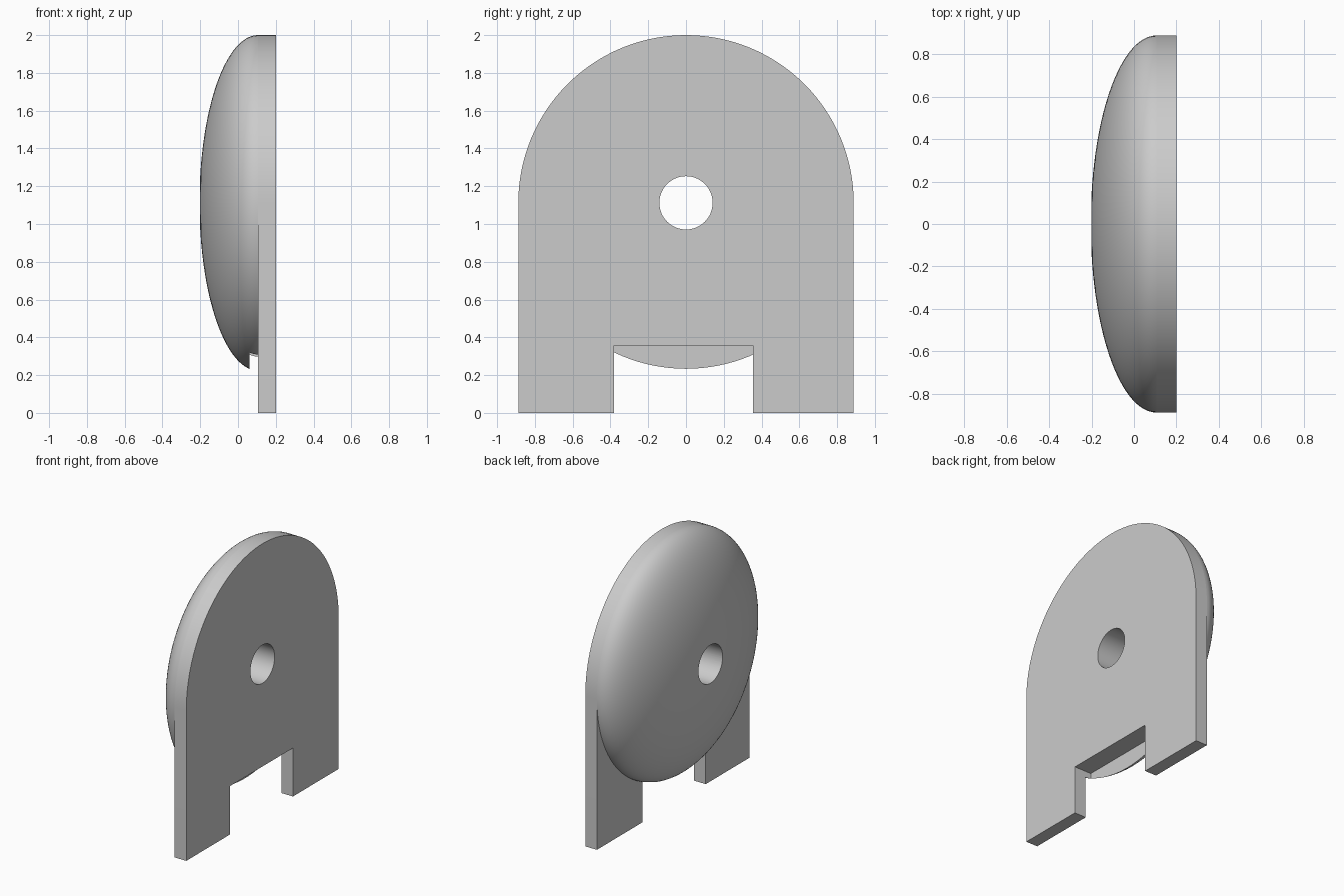
import bpy, bmesh, math
from mathutils import Matrix, Vector

cube = bpy.data.objects.get("Cube")
if cube:
    bpy.data.objects.remove(cube, do_unlink=True)

RADIUS = 0.888          # plate half width and dome radius
AXIS_Z = 2 - RADIUS     # height of the hole and dome axis
SEAM_X, BACK_X = 0.105, 0.2
DOME_DEPTH = 0.309
SEGMENTS = 128

grey = bpy.data.materials.new("light_grey")
grey.use_nodes = True
colour = (0.6, 0.6, 0.6, 1)
grey.diffuse_color = colour
grey.node_tree.nodes["Principled BSDF"].inputs["Base Color"].default_value = colour


def make_object(name, bm):
    bmesh.ops.recalc_face_normals(bm, faces=bm.faces)
    mesh = bpy.data.meshes.new(name)
    bm.to_mesh(mesh)
    bm.free()
    obj = bpy.data.objects.new(name, mesh)
    bpy.context.collection.objects.link(obj)
    mesh.materials.append(grey)
    return obj


def select_only(obj):
    bpy.ops.object.select_all(action='DESELECT')
    obj.select_set(True)
    bpy.context.view_layer.objects.active = obj


def cut(obj, cutters):
    select_only(obj)
    for cutter in cutters:
        mod = obj.modifiers.new(cutter.name, 'BOOLEAN')
        mod.operation = 'DIFFERENCE'
        mod.solver = 'EXACT'
        mod.object = cutter
        bpy.ops.object.modifier_apply(modifier=mod.name)


# Arched back plate: straight sides with a half-round top
bm = bmesh.new()
outline = [(-RADIUS, 0), (RADIUS, 0)]
for i in range(SEGMENTS // 2 + 1):
    a = 2 * math.pi * i / SEGMENTS
    outline.append((RADIUS * math.cos(a), AXIS_Z + RADIUS * math.sin(a)))
face = bm.faces.new([bm.verts.new((SEAM_X, y, z)) for y, z in outline])
grown = bmesh.ops.extrude_face_region(bm, geom=[face])
bmesh.ops.translate(bm, vec=(BACK_X - SEAM_X, 0, 0),
                    verts=[v for v in grown["geom"] if isinstance(v, bmesh.types.BMVert)])
plate = make_object("back_plate", bm)

# Shallow dome: half of a flattened sphere with its poles on the x axis
bm = bmesh.new()
bmesh.ops.create_uvsphere(bm, u_segments=SEGMENTS, v_segments=64, radius=1)
bmesh.ops.rotate(bm, verts=bm.verts, matrix=Matrix.Rotation(math.pi / 2, 3, 'Y'))
cut_geom = bmesh.ops.bisect_plane(bm, geom=bm.verts[:] + bm.edges[:] + bm.faces[:],
                                  plane_co=(0, 0, 0), plane_no=(1, 0, 0),
                                  dist=1e-4, clear_outer=True)
bmesh.ops.holes_fill(bm, edges=[e for e in bm.edges if e.is_boundary])
bmesh.ops.scale(bm, vec=(DOME_DEPTH, RADIUS, RADIUS), verts=bm.verts)
bmesh.ops.translate(bm, vec=(SEAM_X, 0, AXIS_Z), verts=bm.verts)
dome = make_object("dome", bm)

# Cutters: round through hole and bottom notch
bm = bmesh.new()
bmesh.ops.create_cone(bm, cap_ends=True, segments=64, radius1=0.141, radius2=0.141, depth=2,
                      matrix=Matrix.Translation((0, 0, AXIS_Z)) @ Matrix.Rotation(math.pi / 2, 4, 'Y'))
hole = make_object("hole_cutter", bm)

low, high = Vector((0.06, -0.38, -0.3)), Vector((0.5, 0.355, 0.357))
bm = bmesh.new()
bmesh.ops.create_cube(bm, size=1, matrix=Matrix.Translation((low + high) / 2)
                      @ Matrix.Diagonal((*(high - low), 1)))
notch = make_object("notch_cutter", bm)

for part in (plate, dome):
    cut(part, (hole, notch))

# Drop the dome's hidden back so that it sits on the plate as a shell
bm = bmesh.new()
bm.from_mesh(dome.data)
hidden = [f for f in bm.faces if all(abs(v.co.x - SEAM_X) < 1e-3 for v in f.verts)]
bmesh.ops.delete(bm, geom=hidden, context='FACES')
bm.to_mesh(dome.data)
bm.free()

for part in (plate, dome):
    select_only(part)
    bpy.ops.object.shade_smooth_by_angle(angle=math.radians(30))

for cutter in (hole, notch):
    bpy.data.objects.remove(cutter, do_unlink=True)
